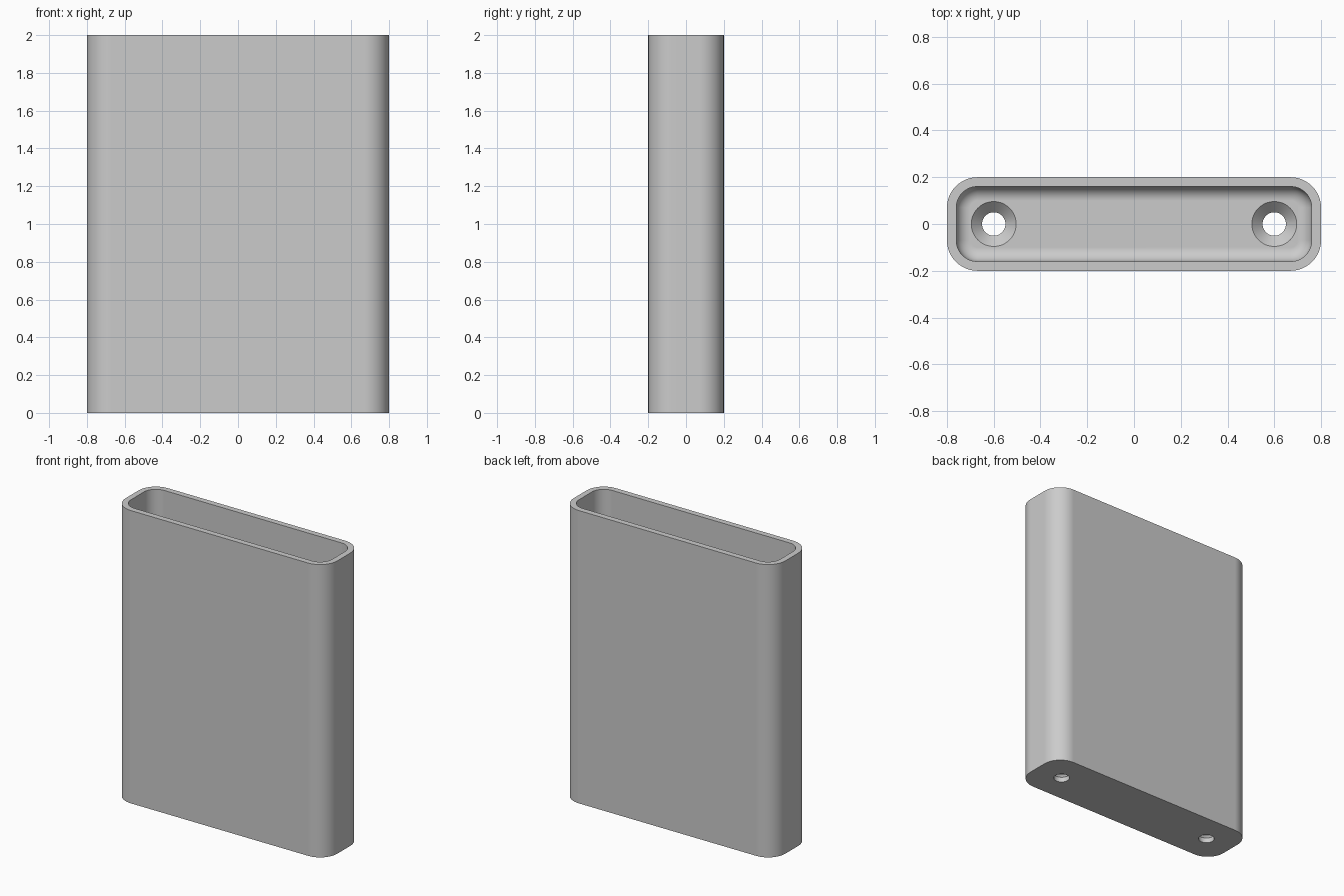
import bpy, bmesh
from math import sin, cos, pi, radians

cube = bpy.data.objects.get("Cube")
if cube:
    bpy.data.objects.remove(cube, do_unlink=True)

HALF_X, HALF_Y, HEIGHT, CORNER = 0.8, 0.2, 2.0, 0.13
WALL, FLOOR, FILLET = 0.04, 0.08, 0.06
HOLE_X, HOLE_R, SINK_R = 0.6, 0.05, 0.096
CORNER_STEPS, FILLET_STEPS, HOLE_SIDES = 12, 8, 48

grey = bpy.data.materials.new("plain grey")
grey.use_nodes = True
colour = (0.6, 0.6, 0.6, 1)
grey.diffuse_color = colour
grey.node_tree.nodes["Principled BSDF"].inputs["Base Color"].default_value = colour


def rounded_ring(bm, inset, z):
    """Rounded rectangle of vertices, moved inward by inset."""
    r = CORNER - inset
    ring = []
    for quarter, (sx, sy) in enumerate([(1, 1), (-1, 1), (-1, -1), (1, -1)]):
        for i in range(CORNER_STEPS + 1):
            a = pi / 2 * (quarter + i / CORNER_STEPS)
            ring.append(bm.verts.new((sx * (HALF_X - CORNER) + r * cos(a),
                                      sy * (HALF_Y - CORNER) + r * sin(a), z)))
    return ring


def round_ring(bm, x, radius, z):
    return [bm.verts.new((x + radius * cos(2 * pi * i / HOLE_SIDES),
                          radius * sin(2 * pi * i / HOLE_SIDES), z))
            for i in range(HOLE_SIDES)]


def loft(bm, rings):
    """Join rings in order and cap both ends."""
    for low, high in zip(rings, rings[1:]):
        for i in range(len(low)):
            j = (i + 1) % len(low)
            bm.faces.new((low[i], low[j], high[j], high[i]))
    bm.faces.new(rings[0][::-1])
    bm.faces.new(rings[-1])


def make_object(name, bm):
    bmesh.ops.recalc_face_normals(bm, faces=bm.faces)
    mesh = bpy.data.meshes.new(name)
    bm.to_mesh(mesh)
    bm.free()
    mesh.materials.append(grey)
    obj = bpy.data.objects.new(name, mesh)
    bpy.context.collection.objects.link(obj)
    return obj


# Open sleeve: outer wall, rim, inner wall and filleted floor
bm = bmesh.new()
levels = [(0, 0), (0, HEIGHT), (WALL, HEIGHT)]
for i in range(FILLET_STEPS + 1):
    a = pi / 2 * i / FILLET_STEPS
    levels.append((WALL + FILLET * (1 - cos(a)), FLOOR + FILLET * (1 - sin(a))))
loft(bm, [rounded_ring(bm, inset, z) for inset, z in levels])
sleeve = make_object("sleeve", bm)

# Countersunk screw holes
bm = bmesh.new()
sink_z = FLOOR - (SINK_R - HOLE_R)
for x in (-HOLE_X, HOLE_X):
    loft(bm, [round_ring(bm, x, r, z) for r, z in
              [(HOLE_R, -0.1), (HOLE_R, sink_z), (SINK_R, FLOOR), (SINK_R, FLOOR + 0.1)]])
cutter = make_object("screw_hole_cutter", bm)
cutter.hide_render = True

cut = sleeve.modifiers.new("screw holes", "BOOLEAN")
cut.object = cutter
cut.operation = "DIFFERENCE"
cut.solver = "EXACT"
bpy.ops.object.select_all(action="DESELECT")
sleeve.select_set(True)
bpy.context.view_layer.objects.active = sleeve
bpy.ops.object.modifier_apply(modifier=cut.name)
bpy.data.objects.remove(cutter, do_unlink=True)

# Smooth curves with crisp rims and flat panels
bpy.ops.object.shade_smooth_by_angle(angle=radians(30))
weighted = sleeve.modifiers.new("flat panels", "WEIGHTED_NORMAL")
weighted.keep_sharp = True
